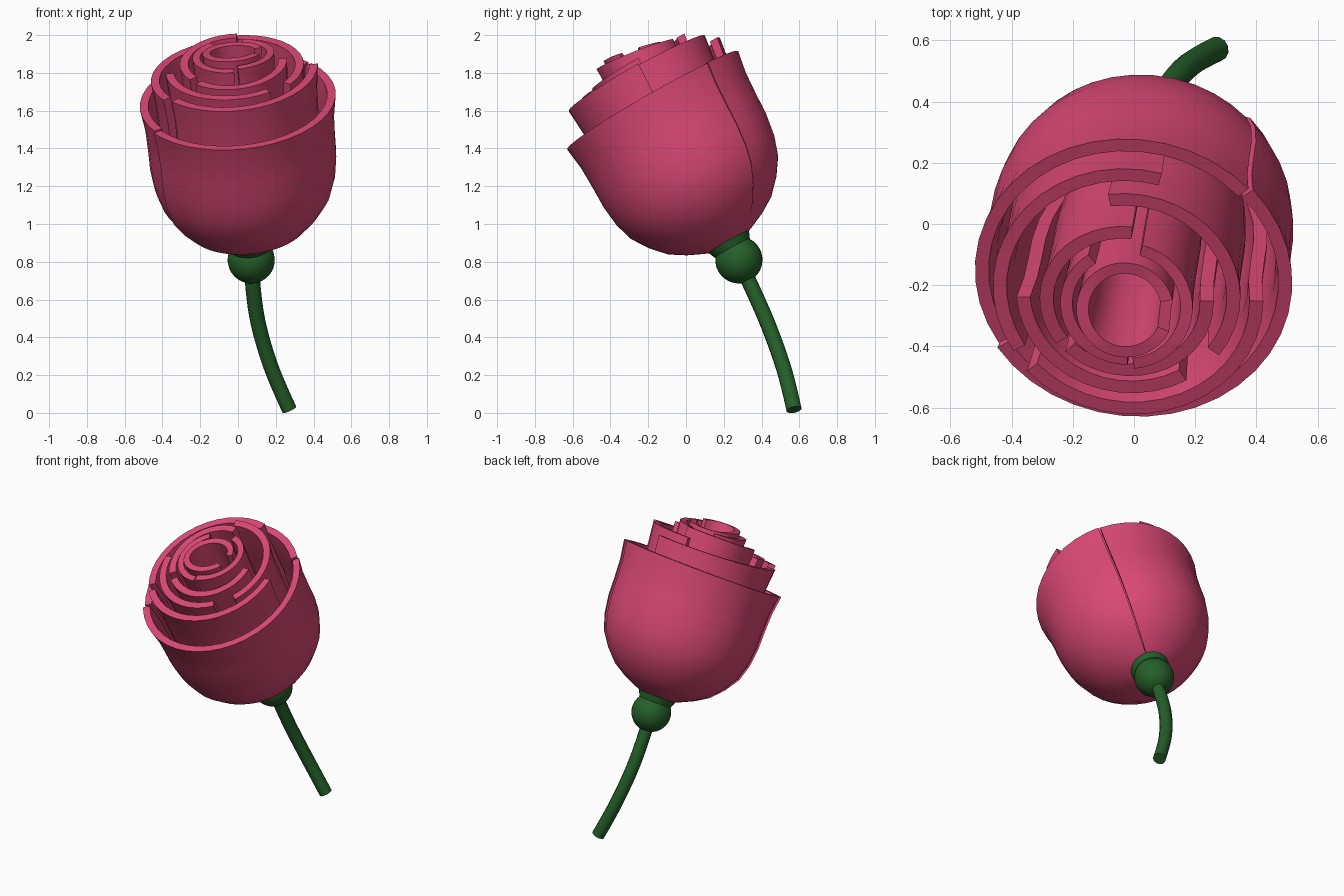
import bpy, bmesh, math
from mathutils import Vector, Matrix

cube = bpy.data.objects.get("Cube")
if cube:
    bpy.data.objects.remove(cube)


def material(name, rgb):
    m = bpy.data.materials.new(name)
    m.use_nodes = True
    m.diffuse_color = (*rgb, 1)
    m.node_tree.nodes["Principled BSDF"].inputs["Base Color"].default_value = (*rgb, 1)
    return m


PINK = material("petal pink", (0.70, 0.065, 0.18))
GREEN = material("stem green", (0.018, 0.115, 0.022))

# Flower frame: leaning axis through the bulb under the petals
BASE = Vector((0.07, 0.28, 0.81))
axis = Vector((-0.08, -0.485, 0.872)).normalized()
side = (Vector((1, 0, 0)) - axis * axis.x).normalized()
back = axis.cross(side)
FRAME = Matrix.Translation(BASE) @ Matrix((side, back, axis)).transposed().to_4x4()

# Outer petal outline: (height along axis, radius)
OUTLINE = [(0.10, 0.10), (0.125, 0.16), (0.16, 0.235), (0.21, 0.315), (0.29, 0.39),
           (0.38, 0.45), (0.48, 0.482), (0.6, 0.498), (0.72, 0.5), (0.84, 0.505), (0.96, 0.523)]
RIM_T, RIM_R = OUTLINE[-1]


def finish(bm, name, mat, matrix):
    bmesh.ops.recalc_face_normals(bm, faces=bm.faces)
    mesh = bpy.data.meshes.new(name)
    bm.to_mesh(mesh)
    bm.free()
    mesh.materials.append(mat)
    ob = bpy.data.objects.new(name, mesh)
    bpy.context.collection.objects.link(ob)
    ob.matrix_world = matrix
    smooth(ob)
    return ob


def smooth(ob):
    bpy.ops.object.select_all(action='DESELECT')
    ob.select_set(True)
    bpy.context.view_layer.objects.active = ob
    bpy.ops.object.shade_smooth_by_angle(angle=math.radians(35))


def petal(name, radius, start, end, front_t, back_t, shift=0.0, thick=0.045):
    """Thick curved shell swept round the axis between two angles."""
    bm = bmesh.new()
    steps = max(4, round((end - start) / 9))
    rings = []
    for i in range(steps + 1):
        a = math.radians(start + (end - start) * i / steps)
        top = front_t + (back_t - front_t) * (math.sin(a) + 1) / 2
        outer, inner = [], []
        for t, r in OUTLINE:
            z = t * top / RIM_T
            r = r * radius / RIM_R
            y0 = shift * t / RIM_T
            for loop, rad in ((outer, r), (inner, max(r - thick, 0.02))):
                loop.append(bm.verts.new((rad * math.cos(a), rad * math.sin(a) + y0, z)))
        rings.append(outer + inner[::-1])
    n = len(rings[0])
    for p, q in zip(rings, rings[1:]):
        for k in range(n):
            m = (k + 1) % n
            bm.faces.new((p[k], p[m], q[m], q[k]))
    # end walls as quads between the outer and inner outline
    for ring in (rings[0], rings[-1]):
        for k in range(n // 2 - 1):
            bm.faces.new((ring[k], ring[k + 1], ring[n - 2 - k], ring[n - 1 - k]))
    return finish(bm, name, PINK, FRAME)


# Petals from the outside in: radius, start, end, front height, back height, shift
petal("outer_petal_front", 0.526, 213, 401, 0.955, 0.965, 0.015)
petal("outer_petal_back", 0.515, 42, 212, 0.955, 0.97, 0.02)
petal("second_petal_front", 0.445, 222, 360, 1.13, 1.14, 0.04)
petal("second_petal_back", 0.445, 76, 212, 1.12, 1.08, 0.04)
petal("third_petal_front", 0.365, 184, 302, 1.15, 1.14, 0.05)
petal("third_petal_back", 0.37, -36, 100, 1.14, 1.13, 0.05)
petal("fourth_petal_front", 0.285, 225, 362, 1.17, 1.18, 0.045)
petal("fourth_petal_back", 0.285, 86, 216, 1.18, 1.19, 0.045)
petal("fifth_petal_right", 0.215, 125, 272, 1.23, 1.2, 0.05, 0.04)
petal("fifth_petal_left", 0.22, -82, 76, 1.25, 1.19, 0.05, 0.04)
petal("centre_petal", 0.16, 15, 335, 1.27, 1.21, 0.045, 0.04)

# Bulb and the collar that carries the petals
bm = bmesh.new()
bmesh.ops.create_uvsphere(bm, u_segments=32, v_segments=16, radius=0.125)
finish(bm, "bulb", GREEN, FRAME)

bm = bmesh.new()
bmesh.ops.create_cone(bm, cap_ends=True, segments=32, radius1=0.105, radius2=0.135, depth=0.07)
finish(bm, "collar", GREEN, FRAME @ Matrix.Translation((0, 0, 0.105)))

# Curved stem
curve = bpy.data.curves.new("stem", 'CURVE')
curve.dimensions = '3D'
curve.bevel_depth = 0.041
curve.bevel_resolution = 4
curve.use_fill_caps = True
path = [(0.07, 0.29, 0.79), (0.08, 0.36, 0.64), (0.105, 0.435, 0.47),
        (0.16, 0.505, 0.28), (0.215, 0.545, 0.14), (0.272, 0.572, 0.017)]
spline = curve.splines.new('NURBS')
spline.points.add(len(path) - 1)
for p, co in zip(spline.points, path):
    p.co = (*co, 1)
spline.order_u = 3
spline.use_endpoint_u = True
spline.resolution_u = 6
curve.materials.append(GREEN)
stem = bpy.data.objects.new("stem", curve)
bpy.context.collection.objects.link(stem)
bpy.ops.object.select_all(action='DESELECT')
stem.select_set(True)
bpy.context.view_layer.objects.active = stem
bpy.ops.object.convert(target='MESH')
smooth(bpy.context.view_layer.objects.active)
